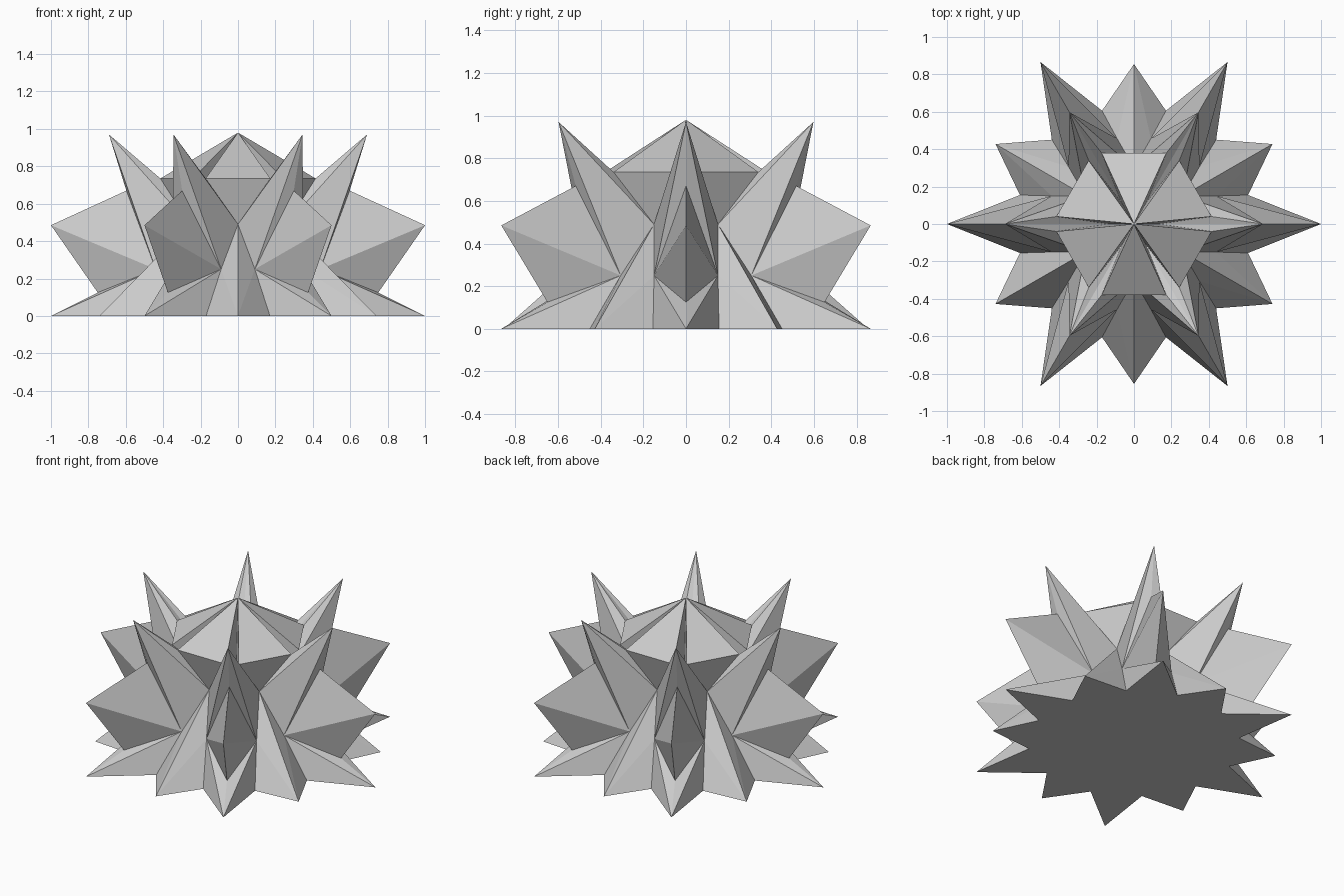
import bpy, bmesh, math
from mathutils import Vector, Matrix

if "Cube" in bpy.data.objects:
    bpy.data.objects.remove(bpy.data.objects["Cube"])

# Key points of one 30 degree half-sector of the spiky dome
def at30(r, z):
    return (r * math.cos(math.pi / 6), r * math.sin(math.pi / 6), z)

K = {
    "O": (0, 0, 0),            # base centre
    "A": (0, 0, 0.98),         # cap apex
    "C": (0.415, 0.04, 0.735), # cap rim
    "M": at30(0.38, 0.735),    # middle of cap rim
    "V": (0.13, 0, 0.47),      # bottom of slit behind upper spike
    "U": (0.69, 0, 0.97),      # upper spike tip
    "P": at30(0.30, 0.49),     # recess between spikes
    "S": (0.44, 0.15, 0.25),   # side root of middle spike
    "T": (0.597, 0, 0.67),     # top root of middle spike
    "Q": (1.0, 0, 0.485),      # middle spike tip
    "B": (0.75, 0, 0.125),     # lower root of middle spike
    "E": (1.0, 0, 0),          # base spike tip
    "W": (0.61, 0.155, 0),     # valley between base spikes
    "D": at30(0.855, 0),       # short base spike tip
}
FACES = ["AMC", "MPC", "ACV", "VCU", "CPU", "UPS", "UST", "TSQ",
         "QSB", "BSE", "SWE", "PDS", "SDW", "OEW", "OWD"]

# Repeat the half-sector by mirroring and turning
bm = bmesh.new()
for i in range(6):
    turn = Matrix.Rotation(i * math.pi / 3, 4, 'Z')
    for side in (1, -1):
        for face in FACES:
            pts = [turn @ Vector((K[c][0], K[c][1] * side, K[c][2])) for c in face]
            bm.faces.new([bm.verts.new(p) for p in pts])
bmesh.ops.remove_doubles(bm, verts=bm.verts[:], dist=0.0005)
bmesh.ops.recalc_face_normals(bm, faces=bm.faces[:])
bmesh.ops.dissolve_limit(bm, angle_limit=0.01, verts=bm.verts[:], edges=bm.edges[:])
bmesh.ops.triangulate(bm, faces=bm.faces[:])

mesh = bpy.data.meshes.new("spiky_dome")
bm.to_mesh(mesh)
bm.free()
dome = bpy.data.objects.new("spiky_dome", mesh)
bpy.context.collection.objects.link(dome)
